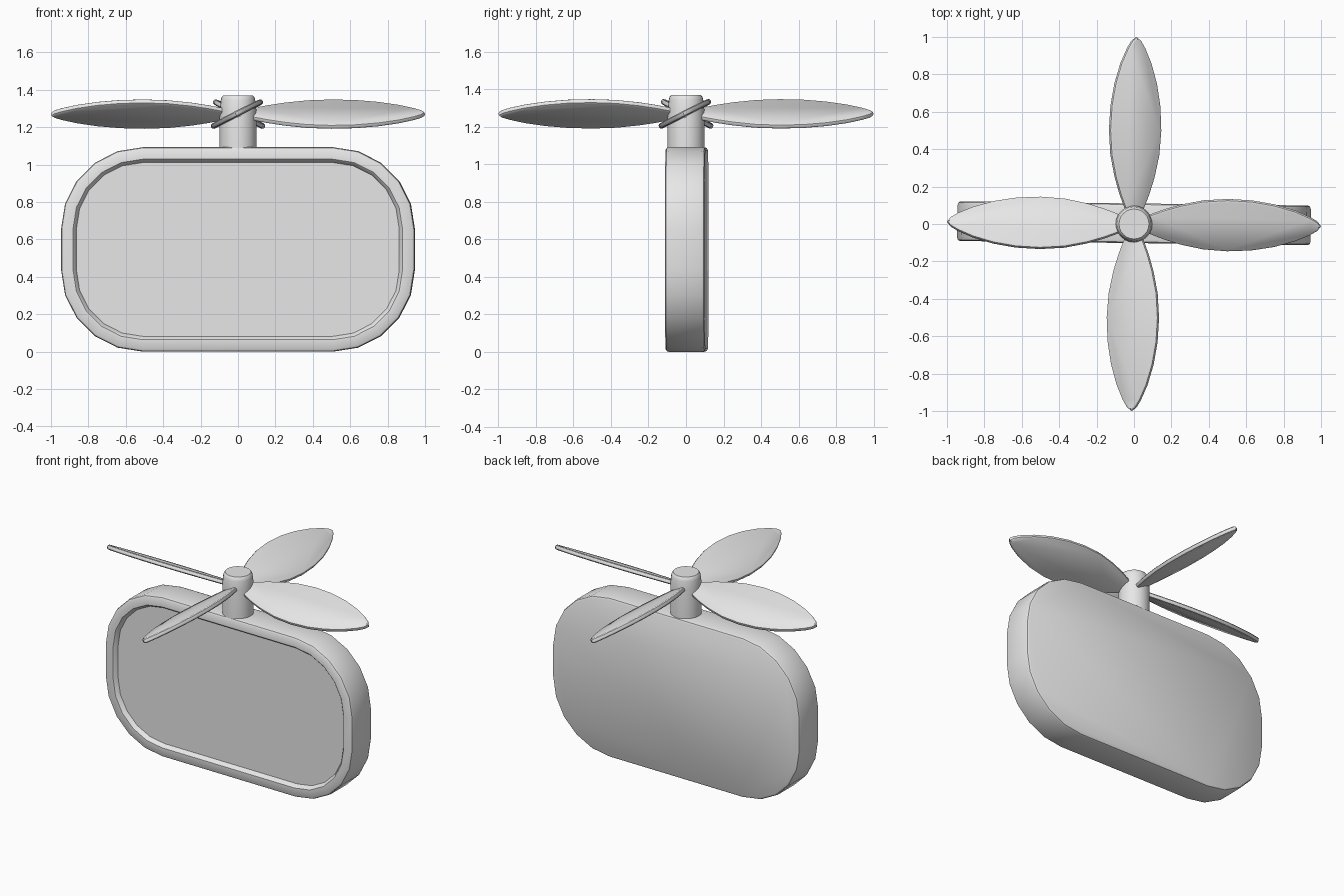
import bpy, bmesh, math

if "Cube" in bpy.data.objects:
    bpy.data.objects.remove(bpy.data.objects["Cube"])

grey = bpy.data.materials.new("plain grey")
grey.diffuse_color = (0.8, 0.8, 0.8, 1)
grey.use_nodes = True
grey.node_tree.nodes["Principled BSDF"].inputs["Base Color"].default_value = grey.diffuse_color
TWIST = -0.012  # whole model is turned very slightly about z


def loft(name, rings, angle=35):
    """Skin a stack of equal-length closed rings and cap both ends."""
    bm = bmesh.new()
    loops = [[bm.verts.new(p) for p in ring] for ring in rings]
    n = len(loops[0])
    for a, b in zip(loops, loops[1:]):
        for i in range(n):
            j = (i + 1) % n
            bm.faces.new((a[i], a[j], b[j], b[i]))
    bm.faces.new(loops[0])
    bm.faces.new(loops[-1])
    bmesh.ops.recalc_face_normals(bm, faces=bm.faces)
    mesh = bpy.data.meshes.new(name)
    bm.to_mesh(mesh)
    bm.free()
    mesh.materials.append(grey)
    obj = bpy.data.objects.new(name, mesh)
    bpy.context.collection.objects.link(obj)
    bpy.ops.object.select_all(action='DESELECT')
    obj.select_set(True)
    bpy.context.view_layer.objects.active = obj
    bpy.ops.object.shade_smooth_by_angle(angle=math.radians(angle))
    return obj


def rounded_panel(inset, y):
    """Rounded rectangle in the xz plane with five segments per corner."""
    r = 0.437 - inset
    corners = ((0.508, 0.656), (-0.508, 0.656), (-0.508, 0.437), (0.508, 0.437))
    pts = []
    for k, (cx, cz) in enumerate(corners):
        for s in range(6):
            t = math.radians(90 * k + 18 * s)
            pts.append((cx + r * math.cos(t), y, cz + r * math.sin(t)))
    return pts


# Body with raised front frame and recessed panel
body = loft("body", [rounded_panel(i, y) for i, y in (
    (0.082, -0.078), (0.072, -0.098), (0.064, -0.106), (0.014, -0.106),
    (0.004, -0.100), (0, -0.088), (0, 0.086), (0.005, 0.100), (0.016, 0.106))])
body.location.y = 0.004
body.rotation_euler.z = TWIST

# Hub post with narrowed cap
hub = loft("hub", [[(r * math.cos(math.tau * i / 24), r * math.sin(math.tau * i / 24), z)
                    for i in range(24)]
                   for r, z in ((0.098, 1.07), (0.098, 1.29), (0.092, 1.345),
                                (0.088, 1.36), (0.080, 1.37))])

# Propeller blades: distance from axis, half width
outline = ((0.05, 0.04), (0.10, 0.063), (0.16, 0.088), (0.25, 0.118), (0.37, 0.145),
           (0.50, 0.155), (0.63, 0.148), (0.75, 0.126), (0.86, 0.091), (0.94, 0.053),
           (0.98, 0.027))


def blade_ring(inset, z):
    low = [(x, -(w - inset), z) for x, w in outline]
    high = [(x, w - inset, z) for x, w in reversed(outline)]
    return low + [(1.0 - inset, 0, z)] + high


for k in range(4):
    blade = loft(f"blade_{k + 1}", [blade_ring(i, z) for i, z in (
        (0.012, -0.015), (0.003, -0.010), (0, 0), (0.003, 0.010), (0.012, 0.015))])
    blade.location.z = 1.27
    blade.rotation_euler = (math.radians(27), 0, k * math.pi / 2 + TWIST)
